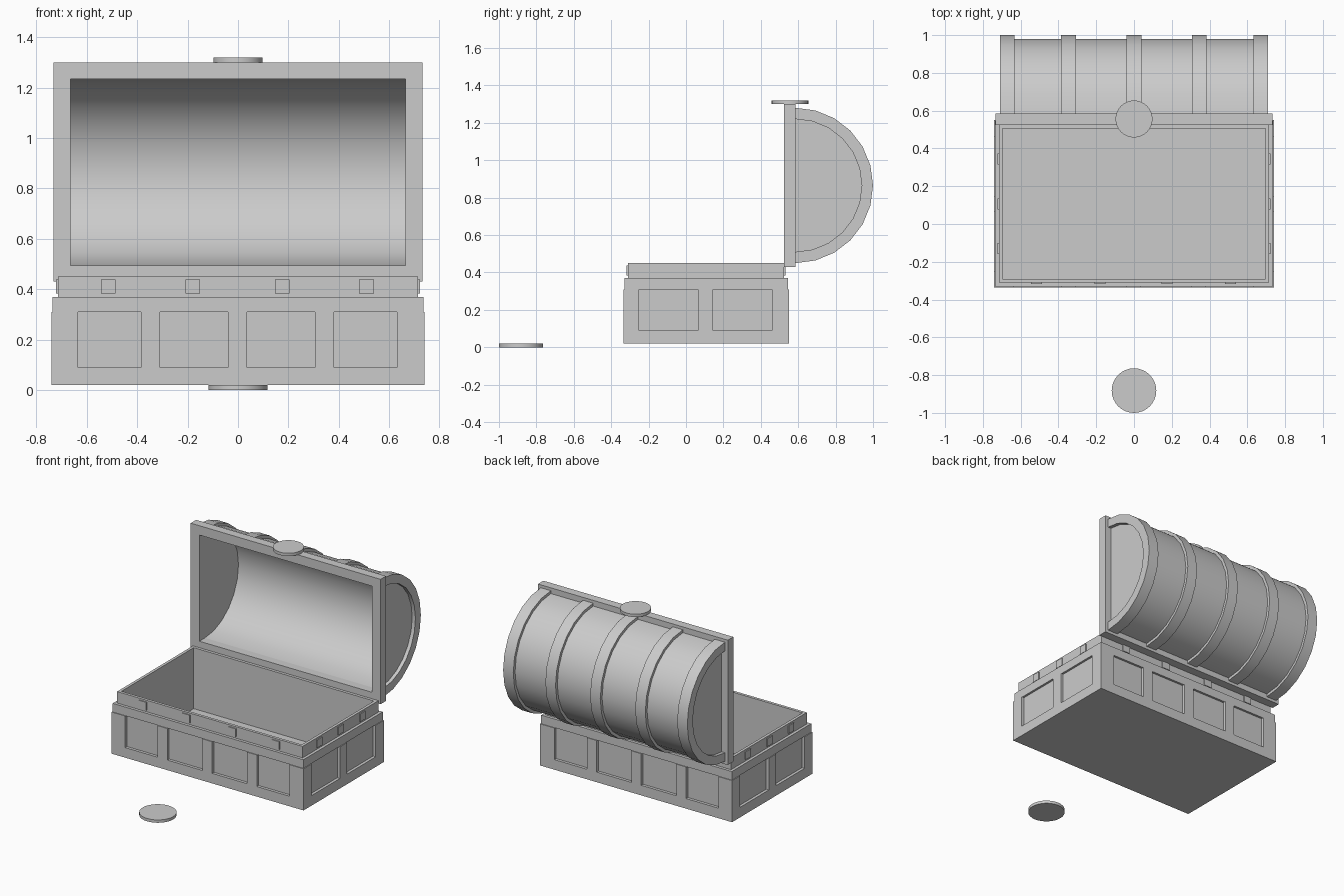
import bpy, bmesh, math
from mathutils import Matrix, Vector

if "Cube" in bpy.data.objects:
    bpy.data.objects.remove(bpy.data.objects["Cube"])

CY = 0.1075            # chest centre in y
LY, LZ = 0.585, 0.865  # axis of the barrel lid
SEG = 12


def finish(name, bm, smooth=False):
    bmesh.ops.recalc_face_normals(bm, faces=bm.faces)
    me = bpy.data.meshes.new(name)
    bm.to_mesh(me)
    bm.free()
    ob = bpy.data.objects.new(name, me)
    bpy.context.collection.objects.link(ob)
    if smooth:
        bpy.ops.object.select_all(action='DESELECT')
        ob.select_set(True)
        bpy.context.view_layer.objects.active = ob
        bpy.ops.object.shade_smooth_by_angle(angle=math.radians(30))
    return ob


def add_box(bm, x0, x1, y0, y1, z0, z1):
    m = Matrix.Translation(((x0 + x1) / 2, (y0 + y1) / 2, (z0 + z1) / 2))
    m = m @ Matrix.Diagonal((x1 - x0, y1 - y0, z1 - z0, 1))
    bmesh.ops.create_cube(bm, size=1, matrix=m)


def bridge(bm, loops, closed):
    n = len(loops[0])
    pairs = list(zip(loops, loops[1:] + loops[:1]))
    for a, b in pairs if closed else pairs[:-1]:
        for i in range(n):
            j = (i + 1) % n
            bm.faces.new((a[i], a[j], b[j], b[i]))


def rect_loft(name, steps, closed):
    """Stack of rectangles (half x, half y, z); capped at both ends or closed as a ring."""
    bm = bmesh.new()
    loops = [[bm.verts.new((sx * hx, CY + sy * hy, z))
              for sx, sy in ((-1, -1), (1, -1), (1, 1), (-1, 1))] for hx, hy, z in steps]
    bridge(bm, loops, closed)
    if not closed:
        bm.faces.new(loops[0])
        bm.faces.new(loops[-1])
    return finish(name, bm)


def arc_point(x, r, i):
    a = math.pi * (i / SEG - 0.5)
    return (x, LY + r * math.cos(a), LZ + r * math.sin(a))


def arch(name, section):
    """Sweep an (x, radius) section through a half turn about the lid axis."""
    bm = bmesh.new()
    loops = [[bm.verts.new(arc_point(x, r, i)) for x, r in section] for i in range(SEG + 1)]
    bridge(bm, loops, False)
    bm.faces.new(loops[0])
    bm.faces.new(loops[-1])
    return finish(name, bm, True)


def disc(name, r, loc):
    bm = bmesh.new()
    bmesh.ops.create_cone(bm, cap_ends=True, segments=32, radius1=r, radius2=r,
                          depth=0.02, matrix=Matrix.Translation(loc))
    return finish(name, bm, True)


# Hollow chest body: panel backing, rim step, lip and interior
rect_loft("chest_body", [
    (0.72, 0.4225, 0.02), (0.72, 0.4225, 0.31), (0.735, 0.4375, 0.31), (0.735, 0.4375, 0.37),
    (0.715, 0.4175, 0.37), (0.715, 0.4175, 0.45), (0.695, 0.3975, 0.45), (0.695, 0.3975, 0.025)],
    False)

# Outer frame with panel openings cut through on all four sides
frame = rect_loft("panel_frame", [
    (0.74, 0.4425, 0.02), (0.74, 0.4425, 0.31), (0.72, 0.4225, 0.31), (0.72, 0.4225, 0.02)], True)
bm = bmesh.new()
for x0, x1 in ((-0.635, -0.385), (-0.31, -0.04), (0.035, 0.305), (0.38, 0.63)):
    for s in (-1, 1):
        y = CY + s * 0.4325
        add_box(bm, x0, x1, y - 0.03, y + 0.03, 0.09, 0.35)
for y0, y1 in ((-0.25, 0.065), (0.145, 0.46)):
    for s in (-1, 1):
        add_box(bm, s * 0.73 - 0.03, s * 0.73 + 0.03, y0, y1, 0.09, 0.35)
cutter = finish("panel_cutter", bm)
cutter.hide_render = True
mod = frame.modifiers.new("panels", 'BOOLEAN')
mod.operation, mod.solver, mod.object = 'DIFFERENCE', 'EXACT', cutter
bpy.context.view_layer.objects.active = frame
bpy.ops.object.modifier_apply(modifier=mod.name)
bpy.data.objects.remove(cutter)

# Square studs around the lip
bm = bmesh.new()
for s in (-1, 1):
    for x in (-0.515, -0.18, 0.175, 0.51):
        y = CY + s * 0.4175
        add_box(bm, x - 0.029, x + 0.029, y - 0.007, y + 0.007, 0.383, 0.438)
    for y in (-0.13, 0.105, 0.345):
        add_box(bm, s * 0.715 - 0.007, s * 0.715 + 0.007, y - 0.029, y + 0.029, 0.383, 0.438)
finish("lip_studs", bm)

# Rectangular lid frame, standing upright
bm = bmesh.new()
loops = [[bm.verts.new((sx * hx, y, LZ + sz * hz))
          for sx, sz in ((-1, -1), (1, -1), (1, 1), (-1, 1))]
         for hx, hz, y in ((0.732, 0.435, 0.525), (0.732, 0.435, LY),
                           (0.665, 0.37, LY), (0.665, 0.37, 0.525))]
bridge(bm, loops, True)
finish("lid_frame", bm)

# Hollow barrel lid with closed ends
bm = bmesh.new()
oL, oR, iR, iL = arcs = [[bm.verts.new(arc_point(x, r, i)) for i in range(SEG + 1)]
                         for x, r in ((-0.685, 0.395), (0.685, 0.395), (0.665, 0.37), (-0.665, 0.37))]
for a, b in ((oL, oR), (iR, iL)):
    for i in range(SEG):
        bm.faces.new((a[i], a[i + 1], b[i + 1], b[i]))
for a in arcs:
    bm.faces.new(a)
for k in (0, SEG):
    bm.faces.new((oL[k], oR[k], iR[k], iL[k]))
for a, b in ((oL, iL), (oR, iR)):
    bm.faces.new((a[0], a[SEG], b[SEG], b[0]))
finish("barrel_lid", bm, True)

# Raised bands; the end bands wrap over the edge of the end panels
for n, x in enumerate((-0.347, 0.0, 0.345)):
    arch(f"lid_band_{n + 1}", [(x - 0.039, 0.385), (x - 0.039, 0.415),
                               (x + 0.039, 0.415), (x + 0.039, 0.385)])
for side, s in (("left", -1), ("right", 1)):
    arch(f"end_band_{side}", [(s * x, r) for x, r in (
        (0.632, 0.385), (0.632, 0.415), (0.71, 0.415), (0.71, 0.355), (0.68, 0.355), (0.68, 0.385))])

# Round clasp disc on the lid and loose coin on the ground
disc("clasp_disc", 0.098, (0, 0.556, 1.31))
disc("loose_coin", 0.118, (0, -0.882, 0.01))
